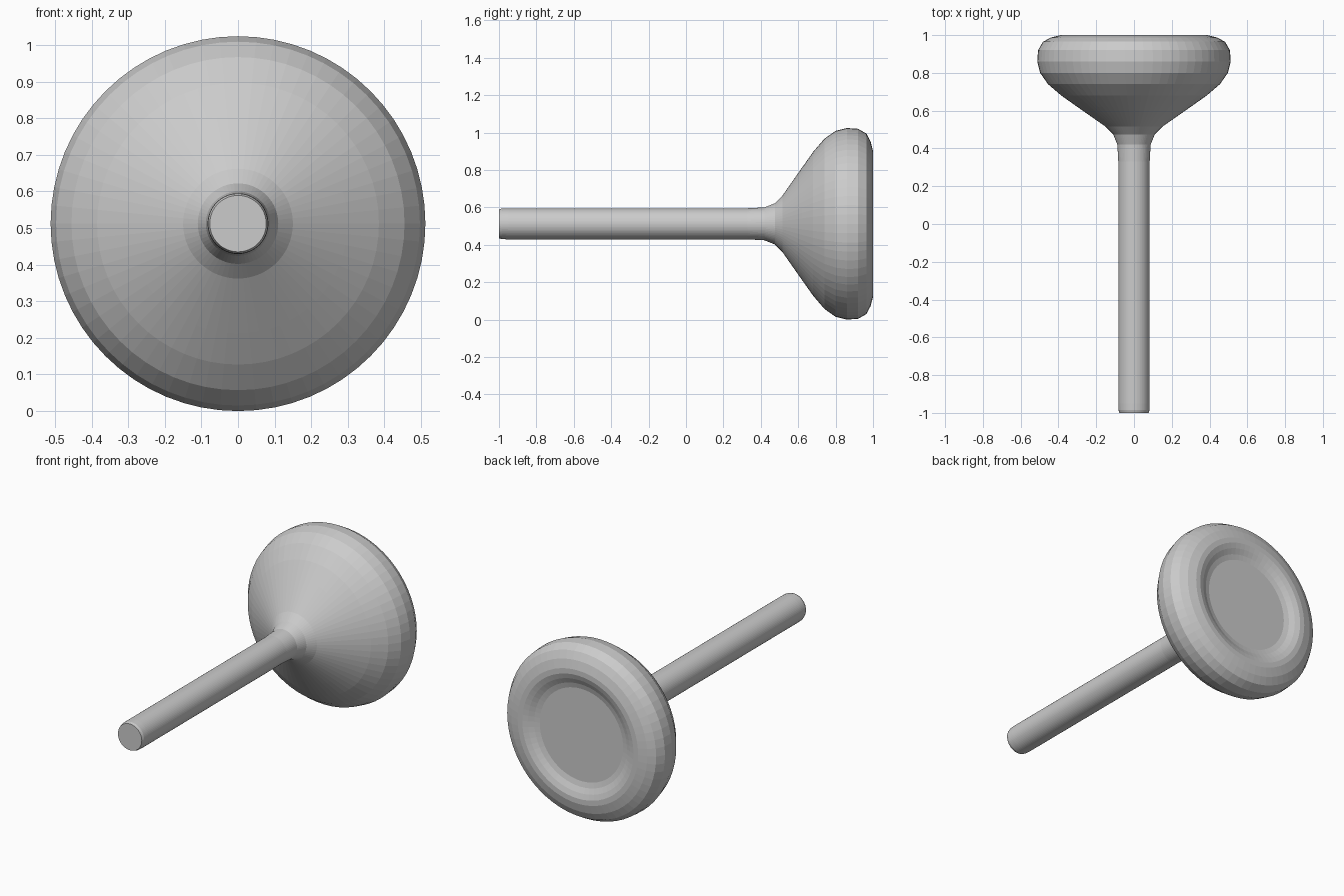
import bpy
import bmesh
from math import cos, sin, tau

cube = bpy.data.objects.get("Cube")
if cube:
    bpy.data.objects.remove(cube, do_unlink=True)

SEGMENTS = 64
AXIS_Z = 0.512

# One flat grey metal
metal = bpy.data.materials.new("grey_metal")
metal.use_nodes = True
grey = (0.6, 0.6, 0.6, 1)
metal.diffuse_color = grey
metal.node_tree.nodes["Principled BSDF"].inputs["Base Color"].default_value = grey

# Profile sections as (radius, y), from the stem tip to the dished face
stem_tip = [(0.077, -1), (0.082, -0.985), (0.083, -0.95)]
neck = [(0.083, 0.33), (0.088, 0.42), (0.11, 0.475), (0.15, 0.515)]
flare = [(0.3, 0.62), (0.385, 0.68), (0.455, 0.74), (0.497, 0.8)]
rim = [(0.512, 0.86), (0.508, 0.92), (0.482, 0.965), (0.44, 0.987), (0.39, 1), (0.36, 1)]
dish = [(0.33, 0.99), (0.3, 0.975), (0.27, 0.967)]


def lathe(name, profile):
    """Turn a profile around the lengthwise axis and cap both ends."""
    bm = bmesh.new()
    rings = []
    for radius, y in profile:
        rings.append([bm.verts.new((radius * cos(tau * i / SEGMENTS), y,
                                    AXIS_Z + radius * sin(tau * i / SEGMENTS)))
                      for i in range(SEGMENTS)])
    for a, b in zip(rings, rings[1:]):
        for i in range(SEGMENTS):
            j = (i + 1) % SEGMENTS
            bm.faces.new((a[i], a[j], b[j], b[i]))
    bm.faces.new(rings[0])
    bm.faces.new(rings[-1])
    bmesh.ops.recalc_face_normals(bm, faces=bm.faces)
    mesh = bpy.data.meshes.new(name)
    bm.to_mesh(mesh)
    bm.free()
    mesh.materials.append(metal)
    obj = bpy.data.objects.new(name, mesh)
    bpy.context.collection.objects.link(obj)
    return obj


# Stem, neck and dished head turned as a single piece
lathe("valve_body", stem_tip + neck + flare + rim + dish)
